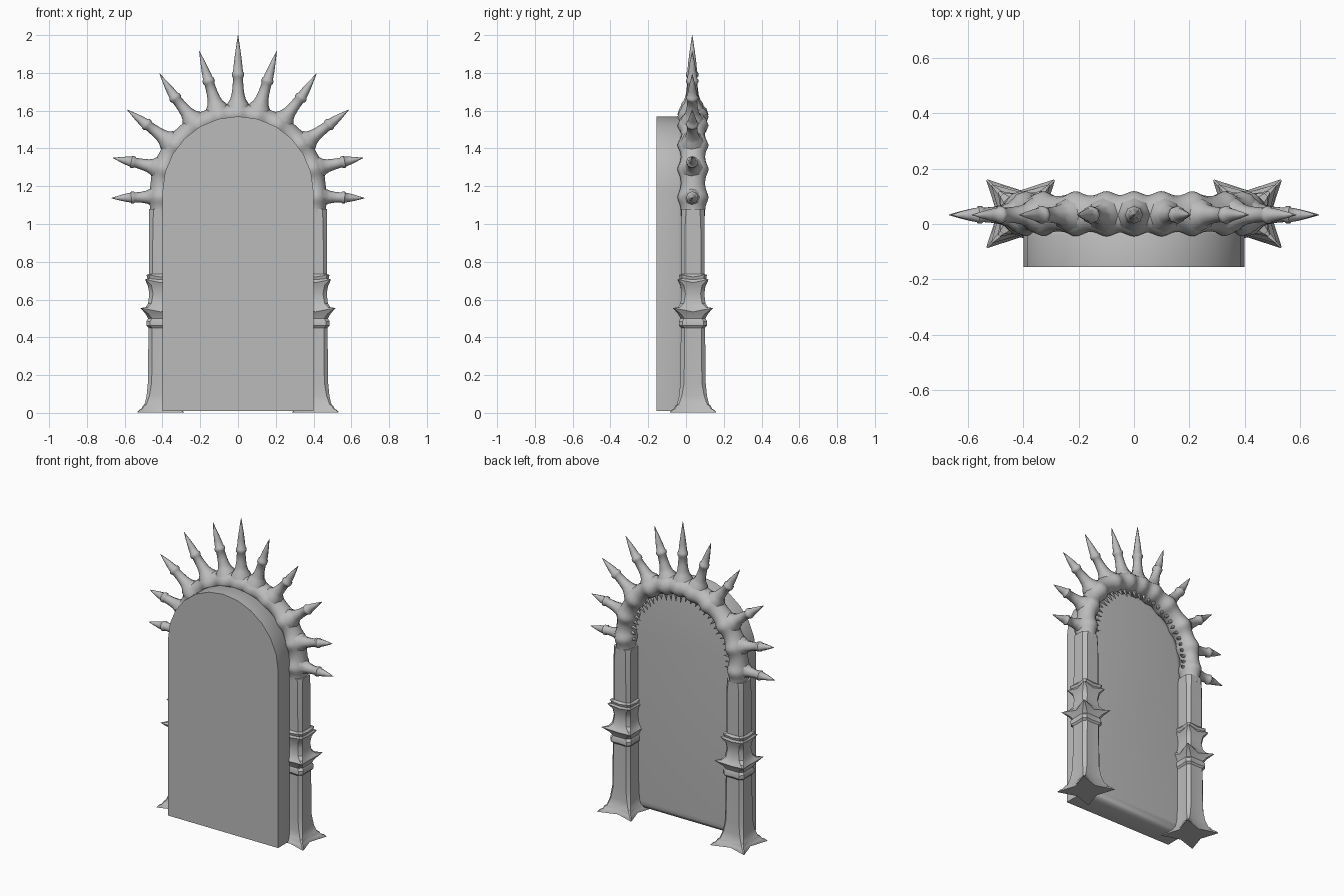
import bpy, bmesh, math, random
from mathutils import Vector

if "Cube" in bpy.data.objects:
    bpy.data.objects.remove(bpy.data.objects["Cube"])

random.seed(4)
CX, CY, CZ, R = 0.41, 0.037, 1.17, 0.41   # column centre, arch centre height and radius

stone = bpy.data.materials.new("grey stone")
stone.diffuse_color = (0.5, 0.5, 0.5, 1)
stone.use_nodes = True
stone.node_tree.nodes["Principled BSDF"].inputs["Base Color"].default_value = stone.diffuse_color


def finish(name, bm, angle=40):
    bmesh.ops.recalc_face_normals(bm, faces=bm.faces[:])
    me = bpy.data.meshes.new(name)
    bm.to_mesh(me)
    bm.free()
    ob = bpy.data.objects.new(name, me)
    bpy.context.collection.objects.link(ob)
    me.materials.append(stone)
    bpy.ops.object.select_all(action='DESELECT')
    ob.select_set(True)
    bpy.context.view_layer.objects.active = ob
    bpy.ops.object.shade_smooth_by_angle(angle=math.radians(angle))
    return ob


def loft(bm, rings):
    loops = [[bm.verts.new(p) for p in ring] for ring in rings]
    n = len(loops[0])
    for a, b in zip(loops, loops[1:]):
        for i in range(n):
            j = (i + 1) % n
            bm.faces.new((a[i], a[j], b[j], b[i]))
    bm.faces.new(loops[0])
    bm.faces.new(loops[-1])


def lathe(bm, path, sides=8):
    """path: list of (centre, radius); round rings square to the overall direction"""
    d = (path[-1][0] - path[0][0]).normalized()
    u = d.cross(Vector((0, 1, 0))).normalized()
    v = d.cross(u)
    loft(bm, [[c + (u * math.cos(t) + v * math.sin(t)) * r
               for t in (2 * math.pi * i / sides for i in range(sides))]
              for c, r in path])


# slab filling the doorway, rounded on its rear edge
def slab_outline(inset, y):
    w = 0.4 - inset
    pts = [(-w, y, 0.01 + inset), (w, y, 0.01 + inset)]
    for i in range(13):
        a = math.pi * i / 12
        pts.append((w * math.cos(a), y, CZ + w * math.sin(a)))
    return pts


bm = bmesh.new()
loft(bm, [slab_outline(0, -0.155), slab_outline(0, -0.04), slab_outline(0.01, -0.018),
          slab_outline(0.035, -0.003), slab_outline(0.06, 0.0)])
finish("door_slab", bm)

# columns: square section with cut corners; z, half width, corner cut, side middle, corner lift
PROFILE = [
    (0.002, .124, .004, .085, 0), (0.016, .113, .005, .084, 0), (0.022, .101, .006, .080, 0),
    (0.038, .094, .008, .078, 0), (0.045, .085, .010, .074, 0), (0.09, .074, .015, .068, 0),
    (0.16, .067, .020, .065, 0), (0.45, .064, .020, .062, 0), (0.462, .075, .020, .070, 0),
    (0.485, .075, .020, .070, 0), (0.50, .066, .020, .066, 0), (0.52, .080, .015, .072, .005),
    (0.535, .106, .003, .078, .02), (0.555, .080, .012, .074, .004), (0.58, .066, .018, .064, 0),
    (0.63, .060, .020, .060, 0), (0.67, .066, .018, .066, .005), (0.69, .082, .006, .070, .015),
    (0.705, .070, .015, .066, .006), (0.72, .074, .012, .072, .01), (0.735, .062, .020, .062, 0),
    (1.00, .062, .021, .061, 0), (1.08, .060, .024, .062, 0),
]


def section(cx, z, h, c, m, lift):
    base = [(h, h - c, lift), (h - c, h, lift), (0, m, 0)]
    pts = []
    for k in range(4):
        ca, sa = round(math.cos(k * math.pi / 2)), round(math.sin(k * math.pi / 2))
        pts += [(cx + x * ca - y * sa, CY + x * sa + y * ca, z + l) for x, y, l in base]
    return pts


for side, label in ((-1, "left"), (1, "right")):
    bm = bmesh.new()
    loft(bm, [section(side * CX, *row) for row in PROFILE])
    finish(label + "_column", bm, 35)

# arch: tube swelling where each spike grows out
BUMPS = [0, 14, 31, 53, 73, 94]
bm = bmesh.new()
rings = []
for i in range(-54, 55):
    deg = i * 2
    near = min(abs(abs(deg) - b) for b in BUMPS)
    swell = math.exp(-(near / 5.0) ** 2)
    a = math.radians(max(-90, min(90, deg)))
    drop = math.radians(max(0, abs(deg) - 90)) * R      # straight part below the springing
    rin = 0.055 + 0.010 * swell
    ry = 0.064 + 0.018 * swell
    ring = []
    for k in range(12):
        t = 2 * math.pi * k / 12
        r = R + rin * math.cos(t)
        ring.append((r * math.sin(a), CY + ry * math.sin(t), CZ + r * math.cos(a) - drop))
    rings.append(ring)
loft(bm, rings)
finish("arch", bm, 60)

# crown spikes: root, collar, tip in the x-z plane
SPIKES = [
    ((0, 1.58), (0, 1.80), (0, 2.0)),
    ((.100, 1.57), (.158, 1.765), (.205, 1.915)),
    ((.215, 1.52), (.338, 1.675), (.415, 1.795)),
    ((.335, 1.415), (.490, 1.532), (.587, 1.605)),
    ((.395, 1.29), (.565, 1.33), (.662, 1.35)),
    ((.41, 1.145), (.565, 1.14), (.670, 1.137)),
]
SHAFT = [(0, .075), (.27, .056), (.36, .042), (.48, .034), (.65, .029), (.88, .026),
         (.92, .032), (1.0, .032)]
CLAW = [(.04, .026), (.3, .021), (.6, .013), (1, .001)]
bm = bmesh.new()
for root, collar, tip in SPIKES:
    for s in ((1, -1) if root[0] else (1,)):
        p, q, e = (Vector((s * x, CY - 0.004, z)) for x, z in (root, collar, tip))
        lathe(bm, [(p.lerp(q, t), r) for t, r in SHAFT] + [(q.lerp(e, t), r) for t, r in CLAW])
finish("crown_spikes", bm, 50)

# small uneven teeth along the inner edge of the arch
bm = bmesh.new()
for i in range(-15, 16):
    a = math.radians(i * 6.3)
    d = Vector((math.sin(a), 0, math.cos(a)))
    c = Vector((0, CY + 0.012, CZ))
    n = random.uniform(0.025, 0.05)
    lathe(bm, [(c + d * 0.365, .013), (c + d * 0.345, .010),
               (c + d * (0.352 - n) + Vector((0, .008, 0)), .001)], 6)
finish("arch_teeth", bm)
